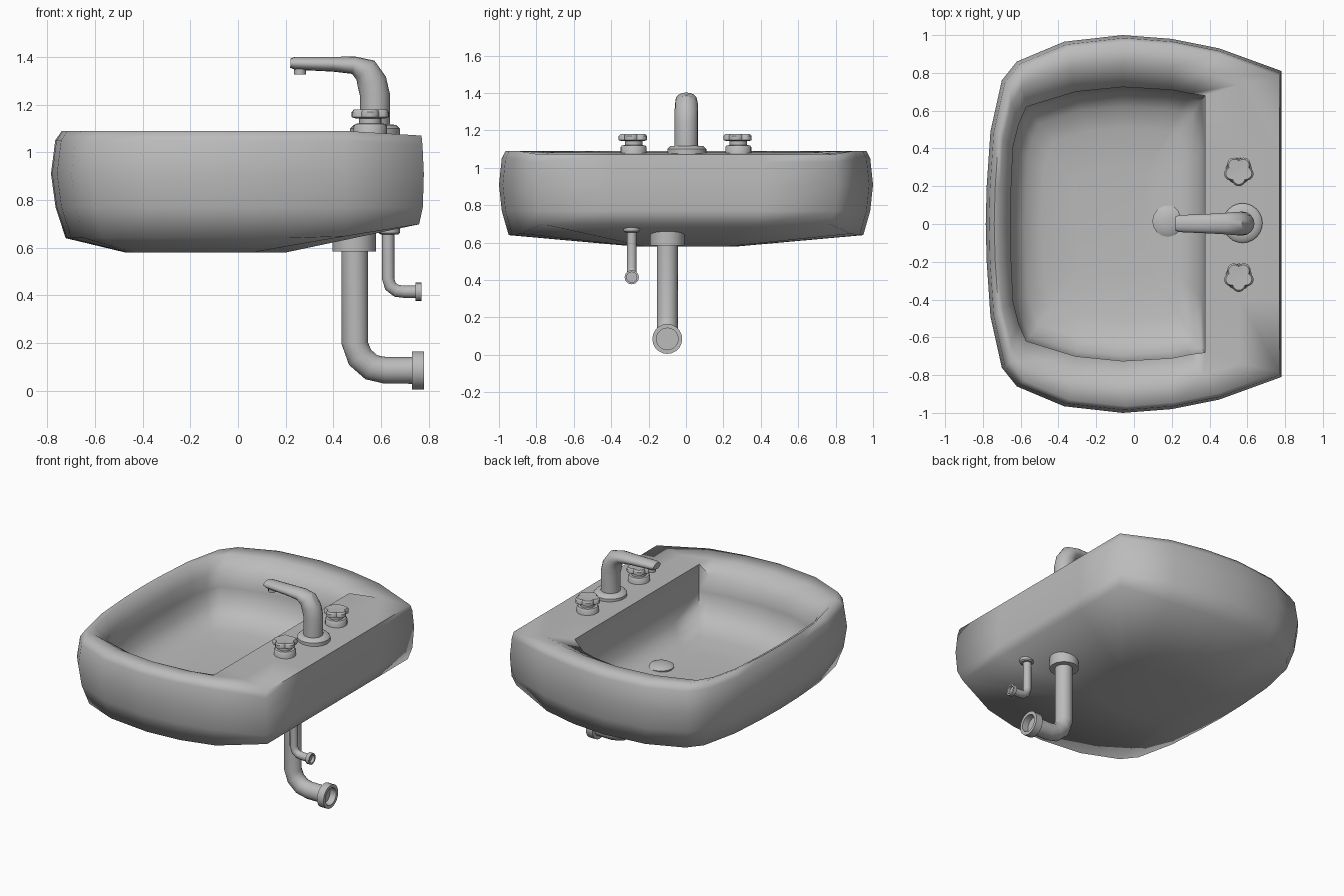
import bpy, math
from mathutils import Vector

cube = bpy.data.objects.get("Cube")
if cube:
    bpy.data.objects.remove(cube, do_unlink=True)

ceramic = bpy.data.materials.new("grey ceramic")
ceramic.use_nodes = True
ceramic.diffuse_color = (0.5, 0.5, 0.5, 1)
ceramic.node_tree.nodes["Principled BSDF"].inputs["Base Color"].default_value = (0.5, 0.5, 0.5, 1)


def loft(name, rings, angle=40):
    """Skin a list of equal-length rings and close both ends."""
    n = len(rings[0])
    verts = [p for ring in rings for p in ring]
    faces = [list(reversed(range(n))), [len(verts) - n + i for i in range(n)]]
    for k in range(len(rings) - 1):
        for i in range(n):
            j = (i + 1) % n
            faces.append((k * n + i, k * n + j, k * n + n + j, k * n + n + i))
    mesh = bpy.data.meshes.new(name)
    mesh.from_pydata(verts, [], faces)
    mesh.materials.append(ceramic)
    obj = bpy.data.objects.new(name, mesh)
    bpy.context.collection.objects.link(obj)
    bpy.ops.object.select_all(action='DESELECT')
    obj.select_set(True)
    bpy.context.view_layer.objects.active = obj
    bpy.ops.object.mode_set(mode='EDIT')
    bpy.ops.mesh.select_all(action='SELECT')
    bpy.ops.mesh.normals_make_consistent(inside=False)
    bpy.ops.object.mode_set(mode='OBJECT')
    bpy.ops.object.shade_smooth_by_angle(angle=math.radians(angle))
    return obj


def turned(name, x, y, profile, sides=20, lobes=0):
    """Vertical lathe from (radius, z) pairs, optionally with petal lobes."""
    rings = []
    for r, z in profile:
        ring = []
        for i in range(sides):
            a = 2 * math.pi * i / sides
            rr = r * (0.8 + 0.24 * abs(math.cos(lobes * a / 2))) if lobes else r
            ring.append((x + rr * math.sin(a), y - rr * math.cos(a), z))
        rings.append(ring)
    return loft(name, rings)


def sweep(name, y, path, sides=16):
    """Tube through (x, z, half width, half height) stations in a plane of constant y."""
    rings = []
    for k, (x, z, w, h) in enumerate(path):
        a, b = path[max(k - 1, 0)], path[min(k + 1, len(path) - 1)]
        t = Vector((b[0] - a[0], 0, b[1] - a[1])).normalized()
        side, up = Vector((0, 1, 0)), Vector((-t.z, 0, t.x))
        angles = [2 * math.pi * i / sides for i in range(sides)]
        rings.append([Vector((x, y, z)) + side * w * math.cos(q) + up * h * math.sin(q) for q in angles])
    return loft(name, rings)


def socket(name, y, z, x0, x1, r, bore):
    """Pipe end collar facing +x with a recessed bore."""
    rings = []
    for x, rad in ((x0, bore), (x0, r), (x1, r), (x1, bore), (x0 + 0.005, bore)):
        rings.append([(x, y + rad * math.cos(i * math.pi / 10), z + rad * math.sin(i * math.pi / 10))
                      for i in range(20)])
    loft(name, rings)


# Basin: matching half outlines of the outer wall and the bowl opening
OUTER = [(.78, 0), (.78, .4), (.78, .81), (.45, .93), (.2, .98), (-.06, 1), (-.37, .965),
         (-.62, .86), (-.7, .76), (-.76, .49), (-.78, .2), (-.785, 0)]
INNER = [(.375, 0), (.375, .4), (.375, .68), (.3, .69), (.2, .71), (-.06, .725), (-.31, .7),
         (-.57, .62), (-.61, .53), (-.64, .41), (-.65, .2), (-.655, 0)]


def full(half):
    return half + [(x, -y) for x, y in reversed(half[1:-1])]


def scaled(points, s, cx=0.0, sx=None):
    return [(cx + (x - cx) * (sx or s), y * s) for x, y in points]


def level(points, height):
    return [(x, y, height(x) if callable(height) else height) for x, y in points]


def under_edge(x):
    return 0.64 + 0.06 * max(0, (x - 0.4) / 0.37)


def rim_top(x):
    return 1.09 - 0.02 * max(0, (x - 0.45) / 0.33)


def opening(x):
    return 1.085 if x > 0.37 else 1.0 + 0.03 * max(0, x) / 0.37


outer, inner = full(OUTER), full(INNER)


def between(t):
    return [(a + (c - a) * t, b + (d - b) * t) for (a, b), (c, d) in zip(outer, inner)]


bottom = [(-.135 + (x * .43), y * .28) for x, y in outer]
rings = [level(bottom, 0.58),
         level(scaled(outer, 0.948, 0.4), under_edge),
         level(scaled(outer, 0.985, 0.5), 0.77),
         level(outer, 0.91),
         level(scaled(outer, 0.985, 0.4), lambda x: rim_top(x) - 0.04),
         level(scaled(outer, 0.965, 0.5), rim_top),
         level(between(0.55), lambda x: min(rim_top(x), 1.08)),
         level(inner, opening),
         level(scaled(inner, 1.0, -.1), 0.9)]
for s, z in ((0.96, 0.8), (0.86, 0.735), (0.7, 0.705), (0.4, 0.69)):
    rings.append(level(scaled(inner, s, -.1), z))
loft("basin", rings, 75)

# Drain plug
turned("drain_plug", 0.18, 0.015, [(.08, .685), (.083, .702), (.06, .715), (.02, .72)], 16)

# Spout with its base and nozzle
turned("spout_base", 0.575, 0.005, [(.105, 1.06), (.105, 1.1), (.09, 1.115), (.06, 1.118)], 24)
sweep("spout", 0.002, [(.575, 1.1, .063, .063), (.575, 1.24, .063, .063), (.562, 1.295, .063, .063),
                       (.535, 1.345, .061, .055), (.485, 1.366, .057, .037), (.4, 1.37, .052, .031),
                       (.24, 1.374, .045, .027), (.22, 1.375, .038, .02)])
turned("spout_nozzle", 0.26, 0.002, [(.025, 1.327), (.025, 1.36)], 12)

# Pair of petal-shaped taps
for side, y in (("right", -.28), ("left", .28)):
    turned(side + "_tap_base", 0.555, y, [(.07, 1.06), (.07, 1.11), (.062, 1.12), (.047, 1.121), (.047, 1.15)])
    turned(side + "_tap_handle", 0.555, y,
           [(.06, 1.142), (.077, 1.148), (.077, 1.17), (.068, 1.18), (.03, 1.178)], 40, 5)

# Waste pipe and supply pipe, each with a top collar and an open end
turned("waste_collar", 0.488, -.1, [(.092, .585), (.092, .66)], 20)
sweep("waste_pipe", -.1, [(x, z, .056, .056) for x, z in
                          ((.49, .62), (.49, .2), (.512, .14), (.56, .098), (.62, .085), (.735, .085))])
socket("waste_pipe_end", -.1, .085, .73, .78, .08, .058)
turned("supply_collar", 0.635, -.29, [(.036, .655), (.044, .662), (.044, .69)], 16)
sweep("supply_pipe", -.29, [(x, z, .026, .026) for x, z in
                            ((.63, .67), (.63, .47), (.64, .438), (.665, .419), (.7, .415), (.75, .415))], 12)
socket("supply_pipe_end", -.29, .415, .745, .77, .038, .027)
